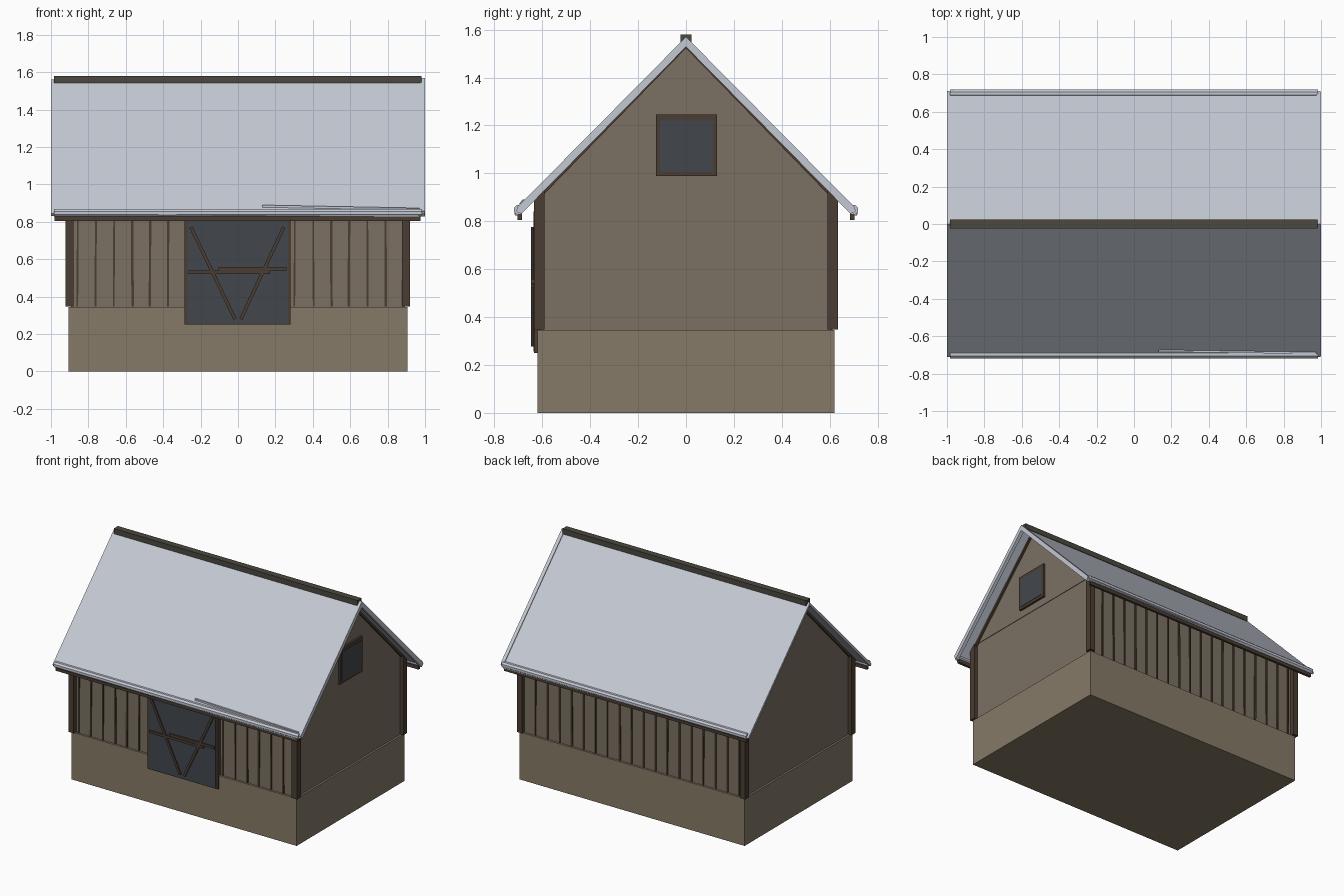
import bpy, bmesh, math, random
from mathutils import Vector

if "Cube" in bpy.data.objects:
    bpy.data.objects.remove(bpy.data.objects["Cube"])
random.seed(4)

def mat(name, r, g, b):
    m = bpy.data.materials.new(name)
    m.diffuse_color = (r, g, b, 1)
    m.use_nodes = True
    m.node_tree.nodes["Principled BSDF"].inputs["Base Color"].default_value = m.diffuse_color
    return m

ROOF = mat("pale_roof", .55, .58, .65)
WALL = mat("plank_wood", .20, .165, .125)
BASE = mat("base_stone", .235, .195, .135)
TRIM = mat("dark_trim", .07, .047, .033)
RIDGE = mat("ridge_wood", .07, .065, .05)
GLASS = mat("blue_grey", .055, .062, .073)

def finish(name, bm, m):
    bmesh.ops.recalc_face_normals(bm, faces=bm.faces)
    me = bpy.data.meshes.new(name)
    bm.to_mesh(me)
    bm.free()
    me.materials.append(m)
    ob = bpy.data.objects.new(name, me)
    bpy.context.collection.objects.link(ob)
    return ob

def prism(name, profile, x0, x1, m):
    """Extrude a (y, z) profile along x."""
    bm = bmesh.new()
    f = bm.faces.new([bm.verts.new((x0, y, z)) for y, z in profile])
    r = bmesh.ops.extrude_face_region(bm, geom=[f])
    bmesh.ops.translate(bm, vec=(x1 - x0, 0, 0),
                        verts=[v for v in r["geom"] if isinstance(v, bmesh.types.BMVert)])
    return finish(name, bm, m)

def box(name, x0, x1, y0, y1, z0, z1, m):
    return prism(name, [(y0, z0), (y1, z0), (y1, z1), (y0, z1)], x0, x1, m)

def bar(name, a, b, width, depth, m):
    """Straight beam between two points; depth is measured along y."""
    a, b = Vector(a), Vector(b)
    d = (b - a).normalized()
    side = d.cross(Vector((0, 1, 0))).normalized() * width / 2
    up = d.cross(side).normalized() * depth / 2
    bm = bmesh.new()
    ends = [[bm.verts.new(p + side * s + up * t) for s, t in ((1, 1), (-1, 1), (-1, -1), (1, -1))]
            for p in (a, b)]
    bm.faces.new(ends[0])
    bm.faces.new(ends[1])
    for i in range(4):
        j = (i + 1) % 4
        bm.faces.new((ends[0][i], ends[0][j], ends[1][j], ends[1][i]))
    return finish(name, bm, m)

# Body
box("base", -.907, .907, -.62, .62, 0, .345, BASE)
prism("walls", [(-.605, .345), (.605, .345), (.605, .91), (.585, .935), (-.585, .935), (-.605, .91)],
      -.893, .893, WALL)
prism("gable", [(-.59, .935), (.59, .935), (0, 1.542)], -.897, .897, WALL)

# Roof slopes, eaves and rakes
for s, side in ((-1, "front"), (1, "back")):
    prism(side + "_roof", [(0, 1.562), (s * .71, .845), (s * .698, .832), (0, 1.54)], -1, .998, ROOF)
    octagon = [(s * .698 + .022 * math.cos(k * math.pi / 4 + .39),
                .848 + .022 * math.sin(k * math.pi / 4 + .39)) for k in range(8)]
    prism(side + "_eave_roll", octagon, -.985, .985, ROOF)
    box(side + "_gutter", -.98, .975, s * .694 - .009, s * .694 + .009, .805, .84, TRIM)
    bar(side + "_eave_flashing", (-.97, s * .712, .85), (.97, s * .708, .832), .014, .012, ROOF)
    prism(side + "_rake", [(0, 1.57), (s * .705, .858), (s * .69, .828), (0, 1.528)], .975, 1, ROOF)
    for x0, x1 in ((-.91, -.89), (.89, .91)):
        prism(side + "_bargeboard", [(0, 1.545), (s * .62, .908), (s * .605, .9), (0, 1.522)], x0, x1, TRIM)
bar("patch_strip", (.13, -.678, .884), (.97, -.69, .868), .012, .01, ROOF)
box("ridge_cap", -.985, .98, -.024, .024, 1.542, 1.58, RIDGE)

# Corner posts
for sy in (-1, 1):
    for x0, x1 in ((-.922, -.88), (.878, .92)):
        prism("corner_post", [(sy * .59, .348), (sy * .635, .348), (sy * .635, .885), (sy * .59, .93)],
              x0, x1, TRIM)

# Plank seams on the long walls
for sy in (-1, 1):
    for i in range(19):
        x = -.856 + i * .0967
        if x > .89 or (sy < 0 and abs(x) < .29):
            continue
        w = random.uniform(.004, .007)
        bar("plank_batten", (x + random.uniform(-.004, .004), sy * .606, .347), (x, sy * .606, .9), w * 2, .012, TRIM)

# Barn door with braces
box("door_frame", -.285, .281, -.634, -.60, .25, .84, TRIM)
box("door_panel", -.27, .266, -.637, -.61, .256, .84, GLASS)
for a, b in (((-.252, .772), (-.016, .28)), ((.245, .772), (.015, .28)),
             ((-.265, .53), (.17, .53)), ((-.105, .55), (.26, .55))):
    bar("door_brace", (a[0], -.64, a[1]), (b[0], -.64, b[1]), .018, .012, TRIM)

# Gable window on the right end
box("window_frame", .88, .912, -.126, .13, .988, 1.245, TRIM)
box("window_pane", .885, .915, -.108, .112, 1.008, 1.22, GLASS)
